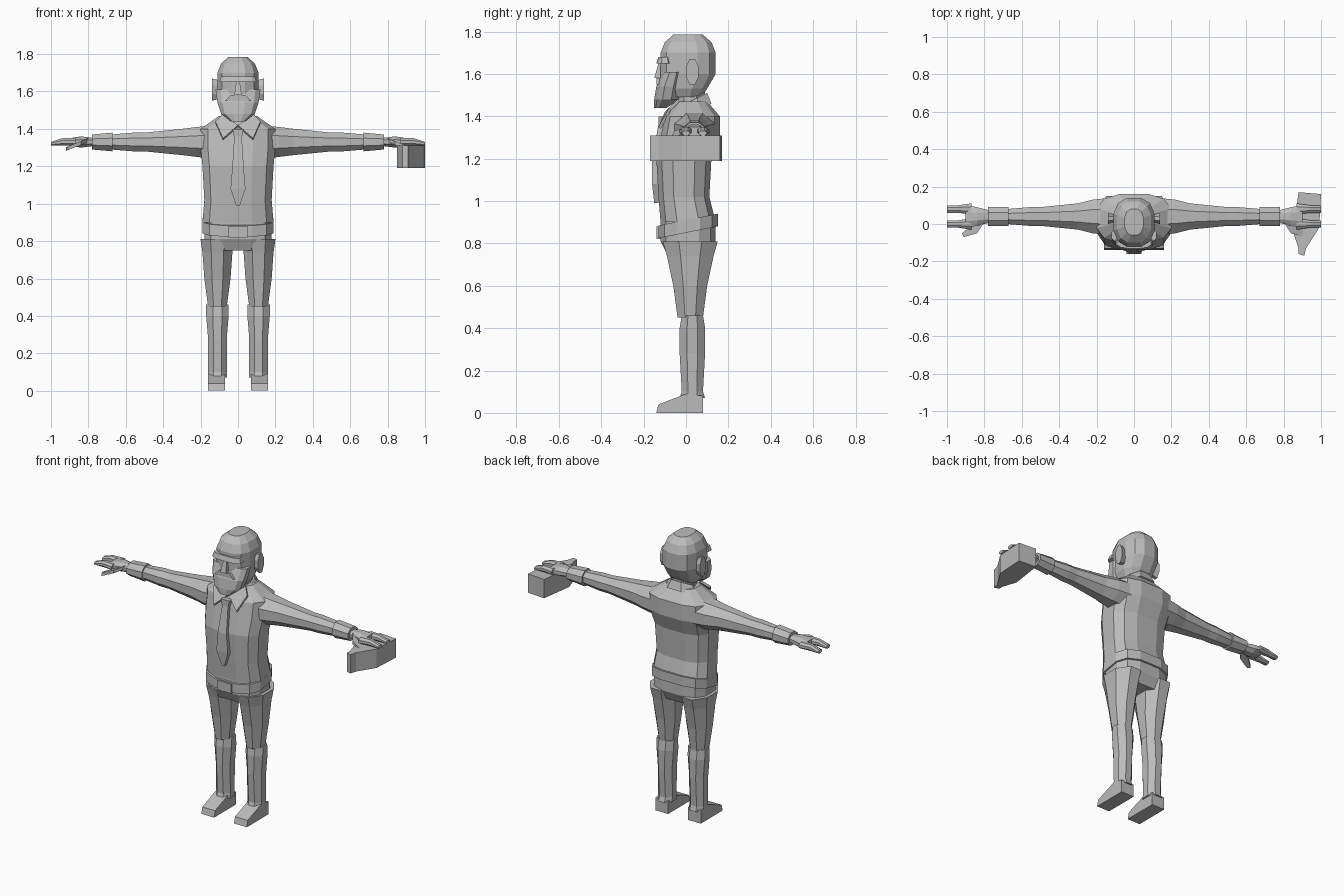
import bpy
import bmesh
import math
from mathutils import Vector

cube = bpy.data.objects.get("Cube")
if cube:
    bpy.data.objects.remove(cube, do_unlink=True)

# One plain grey covers the whole figure
grey = bpy.data.materials.new("plain_grey")
grey.use_nodes = True
grey.diffuse_color = (.5, .5, .5, 1)
shader = grey.node_tree.nodes["Principled BSDF"]
shader.inputs["Base Color"].default_value = grey.diffuse_color


def finish(name, bm):
    """Turn a bmesh into a flat-shaded object."""
    bmesh.ops.recalc_face_normals(bm, faces=bm.faces[:])
    mesh = bpy.data.meshes.new(name)
    bm.to_mesh(mesh)
    bm.free()
    mesh.materials.append(grey)
    obj = bpy.data.objects.new(name, mesh)
    bpy.context.scene.collection.objects.link(obj)


def section(count, power):
    """Unit cross-section; a lower power gives a boxier outline."""
    angles = [(i + .5) * math.tau / count for i in range(count)]
    widest = math.cos(angles[0]) ** power

    def boxy(value):
        return math.copysign(abs(value) ** power, value) / widest

    return [(boxy(math.cos(angle)), boxy(math.sin(angle))) for angle in angles]


def loft(name, axis, centre, rings, count=8, power=1, slant=0, side=1):
    """Skin rings (position, radius, radius, optional shift) along an axis."""
    bm = bmesh.new()
    loops = []
    for along, radius_a, radius_b, *shift in rings:
        loop = []
        for u, v in section(count, power):
            a = centre[0] + u * radius_a
            b = centre[1] + v * radius_b + sum(shift)
            x, y, z = {"x": (along, a, b), "y": (a, along, b), "z": (a, b, along)}[axis]
            loop.append(bm.verts.new((x * side, y, z + slant * y)))
        loops.append(loop)
    for low, high in zip(loops, loops[1:]):
        for i in range(count):
            bm.faces.new((low[i - 1], low[i], high[i], high[i - 1]))
    bm.faces.new(loops[0])
    bm.faces.new(loops[-1])
    finish(name, bm)


def column(name, depth, rings, **options):
    """Loft upward on the centre line, at the given depth."""
    loft(name, "z", (0, depth), rings, **options)


def prism(name, outline, push, side=1):
    """Extrude an outline of points along a vector."""
    bm = bmesh.new()
    face = bm.faces.new([bm.verts.new((x * side, y, z)) for x, y, z in outline])
    offset = Vector((push[0] * side, push[1], push[2]))
    extruded = bmesh.ops.extrude_face_region(bm, geom=[face], use_keep_orig=True)
    moved = [item for item in extruded["geom"] if isinstance(item, bmesh.types.BMVert)]
    bmesh.ops.translate(bm, verts=moved, vec=offset)
    finish(name, bm)


# Rounded-box section shared by the torso and the head
torso_style = {"count": 12, "power": .7}
head_style = {"count": 12, "power": .8}

# Torso, belt and hips
column("shirt", .01, [
    (.9, .19, .13), (1.02, .18, .12, -.02), (1.2, .19, .13, -.02),
    (1.3, .2, .14, .01), (1.4, .2, .13, .02), (1.47, .1, .07, .02),
], **torso_style)
column("belt", .01, [(.85, .19, .14), (.91, .19, .14)], slant=.2, **torso_style)
column("hips", .01, [(.75, .16, .1), (.81, .18, .13), (.9, .18, .13)], **torso_style)
loft("buckle", "y", (0, .85), [(-.14, .05, .03), (-.1, .05, .03)], count=4)

# Tie, collar and neck
column("tie", -.14, [
    (.99, .01, .01), (1.08, .04, .02), (1.2, .03, .02), (1.36, .02, .02, .03),
], count=4)
column("tie_knot", -.1, [(1.35, .02, .03), (1.4, .03, .03)], count=4)
column("collar", .02, [(1.4, .12, .1), (1.46, .08, .08)], slant=.5)
column("neck", .02, [(1.4, .07, .07), (1.6, .07, .07)])

# Head and face
column("head", .01, [
    (1.49, .08, .08, -.02), (1.53, .1, .11, -.02), (1.6, .11, .13), (1.7, .11, .13),
    (1.75, .09, .11), (1.785, .05, .07),
], **head_style)
column("beard", -.08, [
    (1.44, .04, .03, -.04), (1.48, .09, .06, -.01), (1.54, .11, .06), (1.61, .12, .05, .02),
], **head_style)
column("moustache", -.12, [(1.55, .07, .02), (1.58, .04, .02)], count=4)
column("nose", -.12, [(1.58, .02, .03), (1.65, .01, .01)], count=4)
column("brow", -.1, [(1.65, .1, .04), (1.68, .09, .03)], **torso_style)

for side, word in ((1, "left"), (-1, "right")):
    loft(word + "_ear", "x", (.03, 1.61), [(.1, .02, .05), (.14, .03, .06)], side=side)
    prism(word + "_collar_flap", [
        (0, -.09, 1.41), (.08, -.12, 1.34), (.12, -.07, 1.43), (.08, -.03, 1.47),
    ], (0, -.01, .01), side)

    # Sleeve, cuff and palm share one straight centre line
    arm = {"sleeve": [(.13, .1, .09), (.22, .09, .08), (.3, .07, .07),
                      (.5, .05, .05), (.56, .05, .05), (.68, .04, .04)],
           "cuff": [(.67, .05, .05), (.78, .05, .04)],
           "palm": [(.76, .03, .02), (.84, .05, .03), (.9, .06, .02)]}
    for part, rings in arm.items():
        loft(word + "_" + part, "x", (.04, 1.33), rings, side=side)

    # Two finger groups and a thumb
    for label, depth in (("outer", 0), ("inner", .08)):
        loft(word + "_" + label + "_fingers", "x", (depth, 1.33), [
            (.87, .03, .02), (.94, .02, .02), (1, .02, .01, -.01),
        ], side=side)
    thumb = ((.8, .01), (.84, -.05), (.91, -.07), (.92, -.05), (.87, -.01))
    prism(word + "_thumb", [(x, y, 1.65 - .4 * x) for x, y in thumb], (0, 0, .02), side)

    # Trouser leg in two sections
    loft(word + "_thigh", "z", (.11, .02), [
        (.45, .05, .06), (.6, .07, .08), (.74, .08, .11), (.81, .09, .13),
    ], side=side)
    loft(word + "_shin", "z", (.11, .03), [
        (.07, .05, .06), (.1, .05, .05), (.28, .05, .06), (.4, .06, .06), (.46, .06, .05),
    ], side=side)

    # Shoe with a sloping top
    shoe = ((-.14, 0), (.08, 0), (.08, .08), (0, .09), (-.13, .04))
    prism(word + "_shoe", [(.07, y, z) for y, z in shoe], (.09, 0, 0), side)

# Case held under the left hand, narrowing to a short front end
case = ((.88, .17), (1, .16), (.99, -.02), (.92, -.13),
        (.91, -.17), (.88, -.16), (.88, -.13), (.85, -.04))
prism("hand_case", [(x, y, 1.19) for x, y in case], (0, 0, .12))
